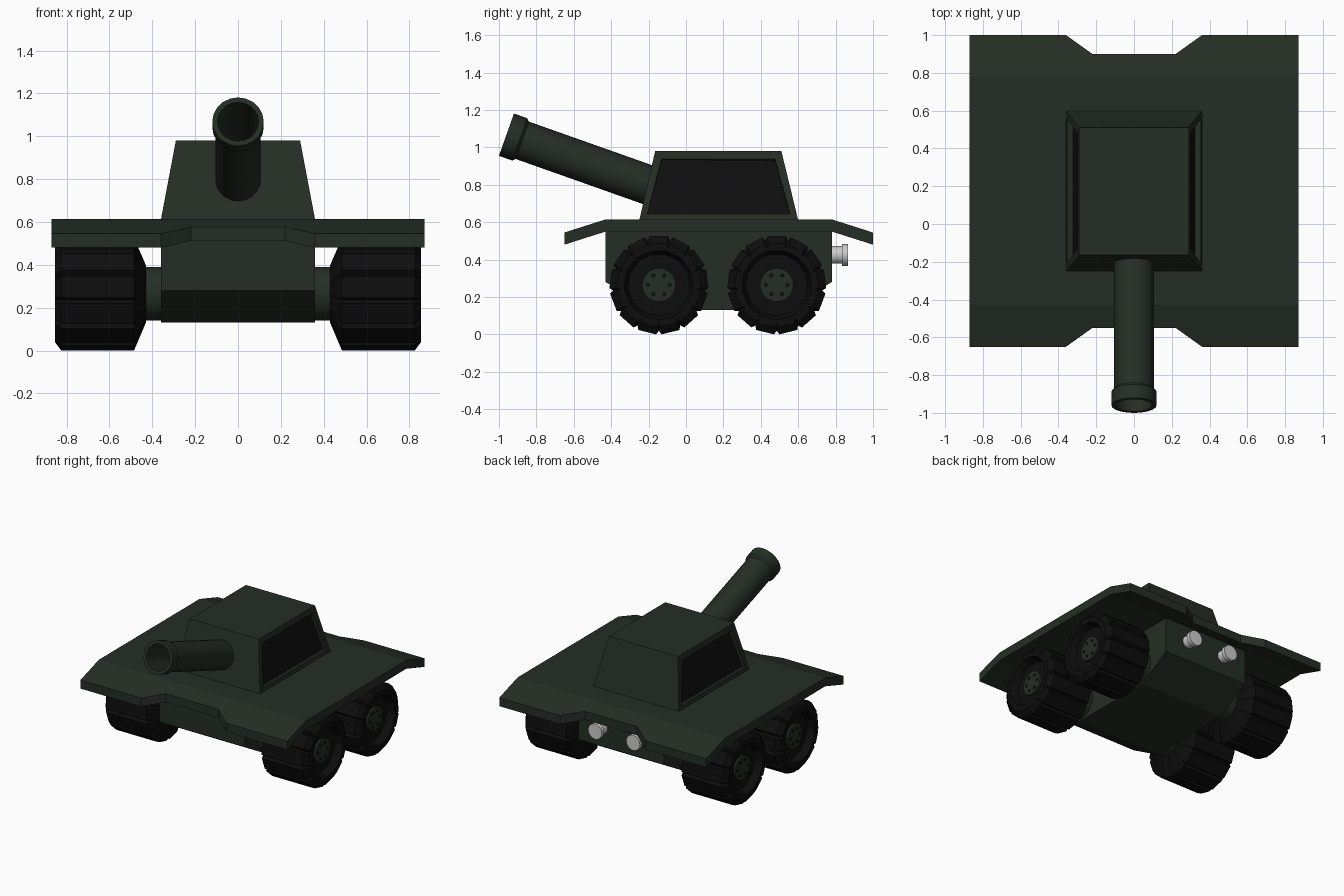
import bpy, bmesh, math
from mathutils import Matrix, Vector

if "Cube" in bpy.data.objects:
    bpy.data.objects.remove(bpy.data.objects["Cube"])


def material(name, color):
    m = bpy.data.materials.new(name)
    m.diffuse_color = (*color, 1)
    m.use_nodes = True
    m.node_tree.nodes["Principled BSDF"].inputs["Base Color"].default_value = m.diffuse_color
    return m


GREEN = material("army green", (0.018, 0.027, 0.018))
RUBBER = material("tyre black", (0.004, 0.004, 0.004))
GLASS = material("window black", (0.005, 0.005, 0.005))
STEEL = material("light steel", (0.6, 0.6, 0.6))


def finish(name, bm, mats, smooth=False):
    bmesh.ops.recalc_face_normals(bm, faces=bm.faces[:])
    me = bpy.data.meshes.new(name)
    bm.to_mesh(me)
    bm.free()
    ob = bpy.data.objects.new(name, me)
    bpy.context.collection.objects.link(ob)
    for m in mats:
        me.materials.append(m)
    if smooth:
        bpy.ops.object.select_all(action='DESELECT')
        ob.select_set(True)
        bpy.context.view_layer.objects.active = ob
        bpy.ops.object.shade_smooth_by_angle(angle=math.radians(35))
    return ob


def lathe(name, profile, angles, mat, matrix, smooth=False, radius=None):
    """Revolve (distance, radius) points around local x, capping both ends."""
    bm = bmesh.new()
    rings = []
    for a, r in profile:
        ring = []
        for i, t in enumerate(angles):
            q = radius(i, r) if radius else r
            ring.append(bm.verts.new(matrix @ Vector((a, q * math.sin(t), q * math.cos(t)))))
        rings.append(ring)
    n = len(angles)
    for p, q in zip(rings, rings[1:]):
        for i in range(n):
            j = (i + 1) % n
            bm.faces.new((p[i], p[j], q[j], q[i]))
    bm.faces.new(rings[0])
    bm.faces.new(rings[-1])
    return finish(name, bm, [mat], smooth)


def circle(n):
    return [2 * math.pi * i / n for i in range(n)]


# Hull: side profile extruded across x
bm = bmesh.new()
side = [(-0.43, 0.56), (-0.43, 0.28), (-0.17, 0.13), (0.52, 0.13), (0.78, 0.28), (0.78, 0.56)]
face = bm.faces.new([bm.verts.new((-0.36, y, z)) for y, z in side])
ext = bmesh.ops.extrude_face_region(bm, geom=[face])
bmesh.ops.translate(bm, vec=(0.72, 0, 0),
                    verts=[v for v in ext["geom"] if isinstance(v, bmesh.types.BMVert)])
finish("hull", bm, [GREEN])

# Deck plate: flat middle, drooping notched flaps front and rear
bm = bmesh.new()
columns = [(-0.87, 0), (-0.36, 0), (-0.22, 0.1), (0.22, 0.1), (0.36, 0), (0.87, 0)]
droop = 0.07 / 0.22
grid = []
for x, cut in columns:
    drop = (0.22 - cut) * droop
    rows = [(-0.65 + cut, 0.615 - drop), (-0.43, 0.615), (0.78, 0.615), (1.0 - cut, 0.615 - drop)]
    grid.append([bm.verts.new((x, y, z)) for y, z in rows])
for a, b in zip(grid, grid[1:]):
    for k in range(3):
        bm.faces.new((a[k], b[k], b[k + 1], a[k + 1]))
ext = bmesh.ops.extrude_face_region(bm, geom=bm.faces[:])
bmesh.ops.translate(bm, vec=(0, 0, -0.065),
                    verts=[v for v in ext["geom"] if isinstance(v, bmesh.types.BMVert)])
finish("deck_plate", bm, [GREEN])

# Turret: tapered box with recessed side windows
bm = bmesh.new()
low = [bm.verts.new((x, y, 0.61)) for x, y in ((-0.36, -0.25), (0.36, -0.25), (0.36, 0.6), (-0.36, 0.6))]
top = [bm.verts.new((x, y, 0.98)) for x, y in ((-0.29, -0.165), (0.29, -0.165), (0.29, 0.51), (-0.29, 0.51))]
bm.faces.new(low[::-1])
bm.faces.new(top)
walls = [bm.faces.new((low[i], low[(i + 1) % 4], top[(i + 1) % 4], top[i])) for i in range(4)]
bm.normal_update()
for w in (walls[1], walls[3]):
    bmesh.ops.inset_individual(bm, faces=[w], thickness=0.055)
    bmesh.ops.inset_individual(bm, faces=[w], thickness=0.001, depth=-0.03)
    w.material_index = 1
finish("turret", bm, [GREEN, GLASS])

# Gun barrel with muzzle collar and hollow bore, local x runs from muzzle inward
tilt = math.radians(19.5)
axis = Vector((0, math.cos(tilt), -math.sin(tilt)))
up = Vector((0, math.sin(tilt), math.cos(tilt)))
barrel_m = Matrix((axis, Vector((1, 0, 0)), up)).transposed().to_4x4()
barrel_m.translation = (0, -0.96, 1.068)
lathe("gun_barrel",
      [(0.55, 0.092), (0, 0.096), (0, 0.12), (0.075, 0.12), (0.09, 0.106), (0.92, 0.106)],
      circle(20), GREEN, barrel_m, smooth=True)

# Wheels: thirteen tread blocks separated by notches
BLOCKS = 13
tread_angles = []
for b in range(BLOCKS):
    for off in (-0.055, 0, 0.055):
        tread_angles.append(math.pi + 2 * math.pi * b / BLOCKS + off)


def tread(i, r):
    return r - 0.02 if i % 3 == 1 and r > 0.2 else r


for side_name, s in (("right", 1), ("left", -1)):
    for place, y in (("front", -0.145), ("rear", 0.485)):
        tag = f"{place}_{side_name}"
        m = Matrix.Translation((0, y, 0.265)) @ Matrix.Diagonal((s, 1, 1, 1))
        lathe("tyre_" + tag,
              [(0.43, 0.1), (0.43, 0.135), (0.485, 0.265), (0.825, 0.265), (0.855, 0.225),
               (0.855, 0.185), (0.80, 0.165), (0.80, 0.05)],
              tread_angles, RUBBER, m, radius=tread)
        lathe("axle_" + tag, [(0.34, 0.125), (0.44, 0.125)], circle(24), GREEN, m, smooth=True)
        lathe("hub_" + tag, [(0.79, 0.09), (0.815, 0.09)], circle(24), GREEN, m, smooth=True)
        for k, t in enumerate(circle(6)):
            bolt = m @ Matrix.Translation((0, 0.058 * math.cos(t), 0.058 * math.sin(t)))
            lathe(f"bolt_{tag}_{k + 1}", [(0.81, 0.012), (0.819, 0.012)], circle(8), RUBBER, bolt)

# Twin exhaust pipes on the rear
for name, x in (("right", 0.16), ("left", -0.16)):
    m = Matrix.Translation((x, 0, 0.425)) @ Matrix.Rotation(math.pi / 2, 4, 'Z')
    lathe("exhaust_" + name,
          [(0.76, 0.047), (0.835, 0.047), (0.835, 0.058), (0.865, 0.058)],
          circle(16), STEEL, m, smooth=True)
